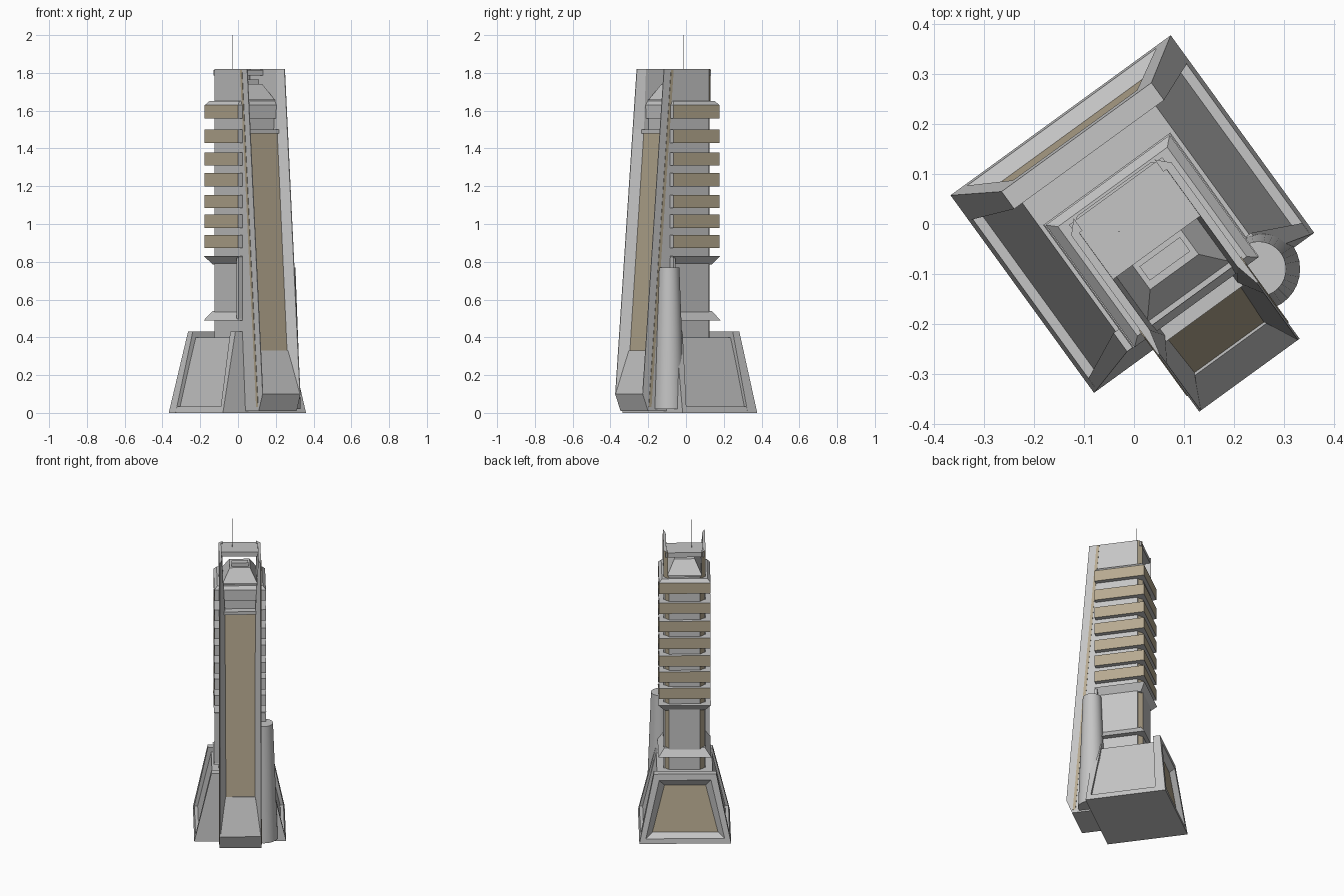
import bpy
import bmesh
from math import radians
from mathutils import Matrix

default_cube = bpy.data.objects.get("Cube")
if default_cube:
    bpy.data.objects.remove(default_cube, do_unlink=True)


def make_material(name, color):
    material = bpy.data.materials.new(name)
    material.use_nodes = True
    material.diffuse_color = color
    material.node_tree.nodes["Principled BSDF"].inputs["Base Color"].default_value = color
    return material


GREY = make_material("concrete grey", (0.56, 0.56, 0.56, 1))
TAN = make_material("window tan", (0.47, 0.40, 0.28, 1))

# The whole building is turned in plan; parts are laid out straight, then turned
TURN = Matrix.Rotation(radians(36), 4, "Z") @ Matrix.Translation((0.009, 0, 0))


def rect(half, front, back):
    return [(-half, front), (half, front), (half, back), (-half, back)]


def chamfered(half, front, back, cut):
    return [(-half, front), (half, front), (half, back - cut),
            (half - cut, back), (cut - half, back), (-half, back - cut)]


def loft(name, *sections, tan_rule=None, edit=None):
    """Stack plan outlines, each given as (z, points), into a closed solid."""
    bm = bmesh.new()
    rings = [[bm.verts.new((x, y, z)) for x, y in points] for z, points in sections]
    for low, high in zip(rings, rings[1:]):
        for i in range(len(low)):
            j = (i + 1) % len(low)
            bm.faces.new((low[i], low[j], high[j], high[i]))
    bm.faces.new(rings[0][::-1])
    bm.faces.new(rings[-1])
    bmesh.ops.recalc_face_normals(bm, faces=bm.faces)
    bm.normal_update()
    if tan_rule:
        for face in bm.faces:
            face.material_index = int(tan_rule(face.normal))
    if edit:
        edit(bm)
    bm.transform(TURN)
    mesh = bpy.data.meshes.new(name)
    bm.to_mesh(mesh)
    bm.free()
    mesh.materials.append(GREY)
    mesh.materials.append(TAN)
    obj = bpy.data.objects.new(name, mesh)
    bpy.context.collection.objects.link(obj)
    return obj


def box(name, half, front, back, bottom, top, **options):
    outline = rect(half, front, back)
    return loft(name, (bottom, outline), (top, outline), **options)


# Sloping base: ledge, recessed core and two end frames
def recess_back(bm):
    back = [f for f in bm.faces if f.normal.y > 0.7]
    bmesh.ops.inset_region(bm, faces=back, thickness=0.05)
    bmesh.ops.inset_region(bm, faces=back, thickness=0.05, depth=-0.03)
    for face in back:
        face.material_index = 1


loft("base_ledge", (0, rect(0.272, -0.226, 0.24)), (0.035, rect(0.264, -0.22, 0.22)))
loft("base_core", (0, rect(0.252, -0.2, 0.205)), (0.4, rect(0.165, -0.16, 0.165)))
loft("base_back_frame", (0, rect(0.272, 0.2, 0.262)), (0.43, rect(0.185, 0.165, 0.208)),
     edit=recess_back)
loft("base_front_frame", (0, rect(0.272, -0.226, -0.2)), (0.43, rect(0.17, -0.198, -0.152)))

# Main shaft with coloured back corners
shaft = chamfered(0.122, -0.185, 0.08, 0.03)
loft("shaft", (0.3, shaft), (1.66, shaft),
     tan_rule=lambda n: n.y > 0.3 and abs(n.x) > 0.3)

# Flared collars framing the lower storey
collar = rect(0.12, -0.19, 0.075)
loft("lower_collar", (0.49, rect(0.157, -0.2, 0.105)), (0.54, collar))
loft("upper_collar", (0.785, collar), (0.83, rect(0.155, -0.2, 0.105)))
for side, name in ((-1, "right"), (1, "left")):
    outline = [(side * x, y) for x, y in
               ((0.11, -0.2), (0.152, -0.2), (0.152, -0.185), (0.11, -0.185))]
    loft(name + "_storey_jamb", (0.5, outline), (0.82, outline))

# Balcony bands
for number, middle in enumerate((0.908, 1.015, 1.12, 1.235, 1.345, 1.465, 1.595)):
    box(f"balcony_band_{number + 1}", 0.153, -0.2, 0.102, middle - 0.036, middle + 0.034,
        tan_rule=lambda n: abs(n.x) > 0.5 or n.y > 0.5)
loft("balcony_cap", (1.629, rect(0.153, -0.2, 0.102)), (1.65, rect(0.135, -0.185, 0.085)))


# Leaning front: side fins, window panel and sill
def lean(z):
    return -0.38 + 0.14 * (z - 0.1) / 1.72


def fin_outline(side, front, inner):
    points = ((0.124, front), (0.12, front), (inner, front + 0.05), (inner, 0.055), (0.124, 0.055))
    return [(side * x, y) for x, y in points]


def stripe_outline(side, z):
    start = lean(z) + 0.045
    return [(side * x, y) for x, y in ((0.12, start), (0.126, start),
                                      (0.126, start + 0.017), (0.12, start + 0.017))]


for side, name in ((-1, "right"), (1, "left")):
    loft(name + "_fin", (0.01, fin_outline(side, -0.345, 0.085)),
         (0.1, fin_outline(side, lean(0.1), 0.085)),
         (1.5, fin_outline(side, lean(1.5), 0.09)),
         (1.82, fin_outline(side, lean(1.82), 0.108)))
    loft(name + "_fin_stripe", (0.03, stripe_outline(side, 0.03)),
         (1.815, stripe_outline(side, 1.815)), tan_rule=lambda n: True)

low, high = 0.33, 1.48
loft("front_window", (low, rect(0.095, lean(low) + 0.05, 0)),
     (high, rect(0.095, lean(high) + 0.05, 0)), tan_rule=lambda n: n.y < -0.5)
box("front_window_head", 0.095, lean(high) + 0.04, -0.1, high, high + 0.02)
loft("front_sill", (0.01, rect(0.124, -0.345, -0.1)), (0.1, rect(0.124, lean(0.1), -0.1)),
     (low, rect(0.088, lean(low) + 0.045, -0.1)))

# Roof between the fins
loft("roof_hood", (1.65, rect(0.108, -0.18, 0.07)), (1.74, rect(0.06, -0.125, 0.0)))
box("roof_vent", 0.05, -0.11, -0.075, 1.73, 1.765)
box("roof_slab", 0.115, -0.065, 0.075, 1.785, 1.815)
for side, name in ((-1, "right"), (1, "left")):
    post = [(side * x, y) for x, y in ((0.124, 0.05), (0.124, 0.055), (0.1, 0.08), (0.1, 0.05))]
    loft(name + "_roof_post", (1.64, post), (1.82, post),
         tan_rule=lambda n: n.y > 0.3 and abs(n.x) > 0.3)


# Round parts
def round_part(name, x, y, bottom, top, wide, narrow, sides):
    bpy.ops.mesh.primitive_cone_add(vertices=sides, radius1=wide, radius2=narrow,
                                    depth=top - bottom, location=(x, y, (bottom + top) / 2))
    obj = bpy.context.object
    obj.name = name
    obj.data.materials.append(GREY)
    bpy.ops.object.shade_smooth_by_angle()


round_part("round_turret", 0.249, -0.09, 0.02, 0.77, 0.083, 0.055, 32)
round_part("antenna", -0.03, -0.015, 1.8, 2, 0.0015, 0.001, 6)
